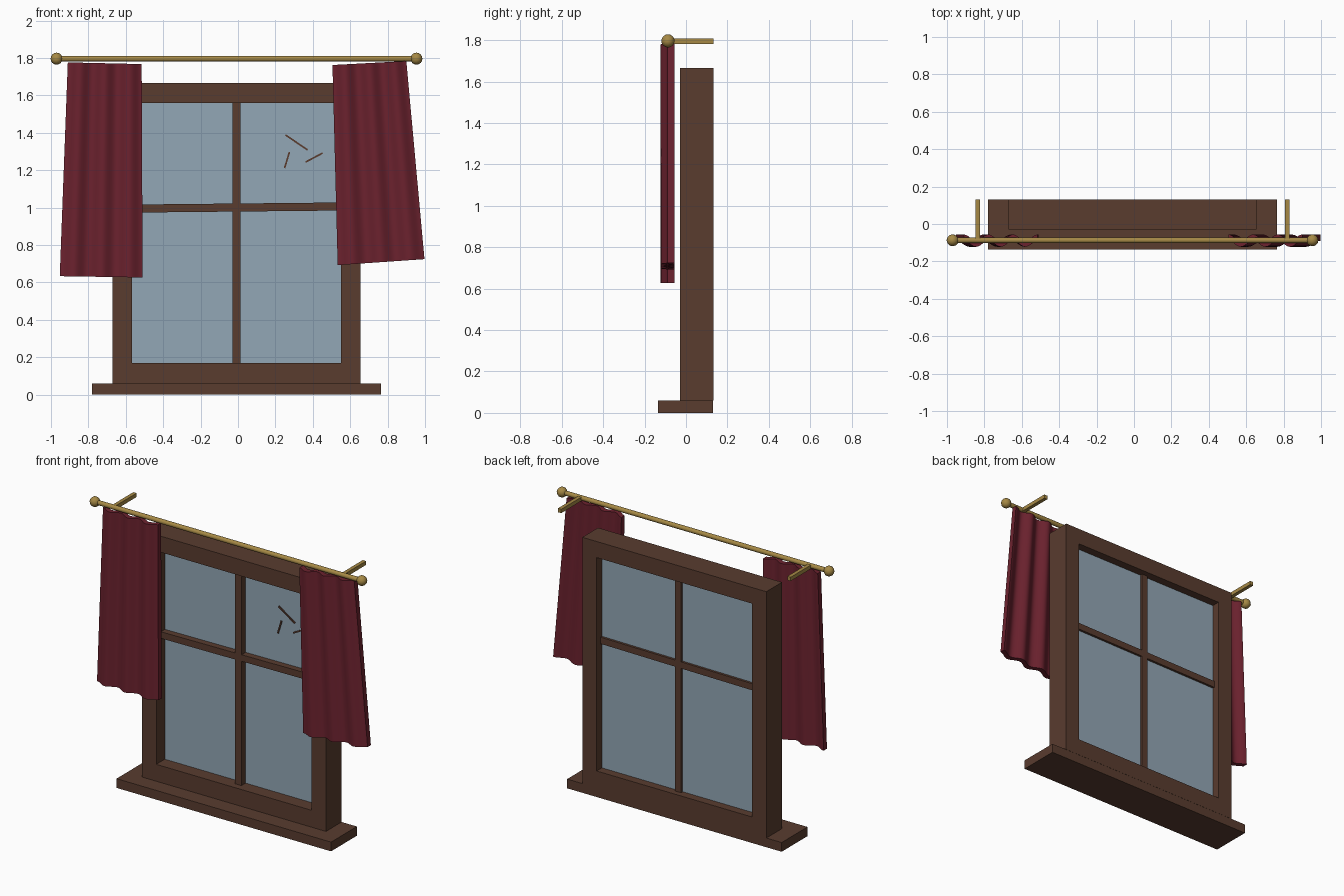
import bpy, bmesh, math
from mathutils import Vector

cube = bpy.data.objects.get("Cube")
if cube:
    bpy.data.objects.remove(cube, do_unlink=True)


def material(name, rgb):
    m = bpy.data.materials.new(name)
    m.use_nodes = True
    m.diffuse_color = (*rgb, 1)
    m.node_tree.nodes["Principled BSDF"].inputs["Base Color"].default_value = (*rgb, 1)
    return m


wood = material("brown wood", (0.10, 0.045, 0.028))
glass = material("blue grey glass", (0.29, 0.385, 0.465))
cloth = material("dark red cloth", (0.15, 0.016, 0.028))
brass = material("brass", (0.38, 0.25, 0.06))

MID = -0.008  # centre line of the window


def finish(bm, name, mat):
    bmesh.ops.recalc_face_normals(bm, faces=bm.faces)
    mesh = bpy.data.meshes.new(name)
    bm.to_mesh(mesh)
    bm.free()
    mesh.materials.append(mat)
    obj = bpy.data.objects.new(name, mesh)
    bpy.context.collection.objects.link(obj)
    return obj


def box(name, center, size, mat, tilt=0):
    bm = bmesh.new()
    bmesh.ops.create_cube(bm, size=1)
    bmesh.ops.scale(bm, vec=size, verts=bm.verts)
    obj = finish(bm, name, mat)
    obj.location = center
    obj.rotation_euler.y = tilt
    return obj


def smooth(obj):
    bpy.ops.object.select_all(action='DESELECT')
    obj.select_set(True)
    bpy.context.view_layer.objects.active = obj
    bpy.ops.object.shade_smooth_by_angle(angle=math.radians(40))


# Window frame: a rectangular ring extruded in depth
def window_frame():
    bm = bmesh.new()

    def loop(half, low, high):
        return [bm.verts.new((MID + x * half, -0.03, z))
                for x, z in ((-1, low), (1, low), (1, high), (-1, high))]

    outer, inner = loop(0.663, 0.06, 1.665), loop(0.56, 0.17, 1.56)
    faces = [bm.faces.new((outer[i], outer[(i + 1) % 4], inner[(i + 1) % 4], inner[i]))
             for i in range(4)]
    ext = bmesh.ops.extrude_face_region(bm, geom=faces, use_keep_orig=True)
    moved = [v for v in ext["geom"] if isinstance(v, bmesh.types.BMVert)]
    bmesh.ops.translate(bm, verts=moved, vec=(0, 0.162, 0))
    finish(bm, "window_frame", wood)


window_frame()
box("sill", (MID, -0.002, 0.03), (1.546, 0.266, 0.06), wood)
box("glass_pane", (MID, 0.068, 0.865), (1.12, 0.02, 1.39), glass)
box("vertical_bar", (MID, 0.055, 0.865), (0.045, 0.08, 1.39), wood)
box("horizontal_bar", (MID, 0.055, 1.0), (1.12, 0.076, 0.043), wood, -0.01)

# Cracks: thin slivers lying on the glass
cracks = [((0.254, 1.388), (0.372, 1.308)),
          ((0.275, 1.297), (0.249, 1.211)),
          ((0.361, 1.243), (0.452, 1.291))]
for i, (a, b) in enumerate(cracks):
    a, b = Vector(a), Vector(b)
    mid, d = (a + b) / 2, b - a
    box(f"crack_{i + 1}", (mid.x, 0.055, mid.y), (d.length, 0.008, 0.009), wood,
        -math.atan2(d.y, d.x))

# Curtain rod with round ends and wall brackets
ROD_Y, ROD_Z = -0.087, 1.796
bm = bmesh.new()
bmesh.ops.create_cone(bm, segments=12, radius1=0.015, radius2=0.015, depth=1.925,
                      cap_ends=True)
rod = finish(bm, "curtain_rod", brass)
rod.rotation_euler.y = math.pi / 2
rod.location = (MID, ROD_Y, ROD_Z)
smooth(rod)
for side, label in ((-1, "right"), (1, "left")):
    bm = bmesh.new()
    bmesh.ops.create_uvsphere(bm, u_segments=12, v_segments=8, radius=0.032)
    knob = finish(bm, f"{label}_rod_knob", brass)
    knob.location = (MID + side * 0.962, ROD_Y, ROD_Z)
    smooth(knob)
    box(f"{label}_bracket", (MID + side * 0.827, 0.024, 1.794), (0.024, 0.216, 0.025), brass)


# Curtains: pleated sheets stretched between four corners, then thickened
def curtain(name, top_a, top_b, low_a, low_b, pleats=3, cols=36, rows=6):
    top_a, top_b, low_a, low_b = map(Vector, (top_a, top_b, low_a, low_b))
    bm = bmesh.new()
    layers = []
    for offset in (-0.017, 0.017):
        grid = []
        for r in range(rows + 1):
            a, b = top_a.lerp(low_a, r / rows), top_b.lerp(low_b, r / rows)
            line = []
            for c in range(cols + 1):
                p = a.lerp(b, c / cols)
                wave = 0.016 * math.cos(math.tau * pleats * c / cols)
                line.append(bm.verts.new((p.x, -0.089 + wave + offset, p.y)))
            grid.append(line)
        for r in range(rows):
            for c in range(cols):
                bm.faces.new((grid[r][c], grid[r][c + 1], grid[r + 1][c + 1], grid[r + 1][c]))
        layers.append(grid)
    rims = []
    for g in layers:
        rims.append(g[0] + [row[-1] for row in g[1:]] + g[-1][-2::-1]
                    + [row[0] for row in g[-2:0:-1]])
    front, back = rims
    for i in range(len(front)):
        j = (i + 1) % len(front)
        bm.faces.new((front[i], front[j], back[j], back[i]))
    smooth(finish(bm, name, cloth))


curtain("right_curtain", (-0.91, 1.776), (-0.515, 1.767), (-0.953, 0.633), (-0.51, 0.626))
curtain("left_curtain", (0.505, 1.762), (0.90, 1.783), (0.533, 0.692), (0.997, 0.724))
